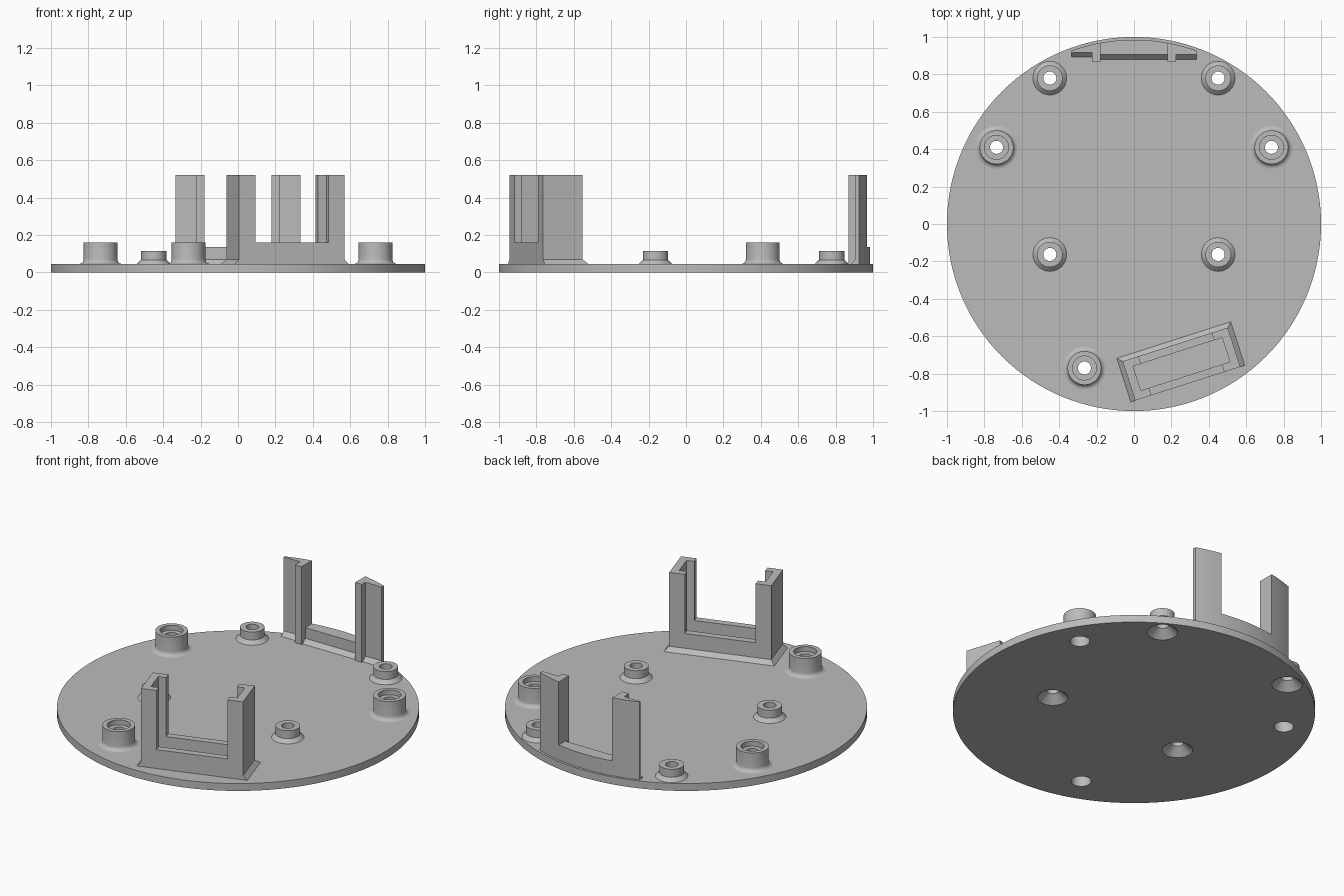
import bpy, bmesh, math
from mathutils import Matrix, Vector

cube = bpy.data.objects.get("Cube")
if cube:
    bpy.data.objects.remove(cube, do_unlink=True)

grey = bpy.data.materials.new("plain_grey")
grey.use_nodes = True
grey.diffuse_color = (0.5, 0.5, 0.5, 1)
grey.node_tree.nodes["Principled BSDF"].inputs["Base Color"].default_value = (0.5, 0.5, 0.5, 1)

TOP = 0.045      # upper face of the plate
RIM = 0.985      # radius of the curved back of the rear bracket
parts = []


def finish(name, bm, place=Matrix()):
    bmesh.ops.recalc_face_normals(bm, faces=bm.faces)
    mesh = bpy.data.meshes.new(name)
    bm.to_mesh(mesh)
    bm.free()
    mesh.transform(place)
    mesh.materials.append(grey)
    obj = bpy.data.objects.new(name, mesh)
    bpy.context.scene.collection.objects.link(obj)
    parts.append(obj)
    return obj


def prism(bm, outline, z0, z1):
    low = [bm.verts.new((x, y, z0)) for x, y in outline]
    high = [bm.verts.new((x, y, z1)) for x, y in outline]
    bm.faces.new(low)
    bm.faces.new(high)
    for i in range(len(low)):
        j = (i + 1) % len(low)
        bm.faces.new((low[i], low[j], high[j], high[i]))


def skirt(bm, outer, inner, height=0.025):
    """Sloped foot: outer path on the plate, inner path against the wall."""
    rows = [[bm.verts.new((x, y, z)) for x, y in path]
            for path, z in ((outer, TOP), (inner, TOP + height), (inner, TOP))]
    for k in range(3):
        a, b = rows[k], rows[(k + 1) % 3]
        for i in range(len(a) - 1):
            bm.faces.new((a[i], a[i + 1], b[i + 1], b[i]))
    for end in (0, -1):
        bm.faces.new([row[end] for row in rows])


def lathe(name, profile, centre, steps=48):
    bm = bmesh.new()
    rings = []
    for s in range(steps):
        a = math.tau * s / steps
        rings.append([bm.verts.new((r * math.cos(a), r * math.sin(a), z)) for r, z in profile])
    n = len(profile)
    for s in range(steps):
        a, b = rings[s], rings[(s + 1) % steps]
        for i in range(n):
            j = (i + 1) % n
            bm.faces.new((a[i], a[j], b[j], b[i]))
    return finish(name, bm, Matrix.Translation((*centre, 0)))


# Standoff positions
tall = [(-0.735, 0.41), (0.735, 0.41), (-0.265, -0.77)]
short = [(x, y) for x in (-0.45, 0.45) for y in (0.78, -0.163)]

# Round plate with bored and countersunk holes
bm = bmesh.new()
bmesh.ops.create_cone(bm, cap_ends=True, segments=128, radius1=1, radius2=1, depth=TOP,
                      matrix=Matrix.Translation((0, 0, TOP / 2)))
plate = finish("base_plate", bm)
bm = bmesh.new()
for centres, r1, r2 in ((tall, 0.055, 0.055), (short, 0.096, 0.024)):
    for x, y in centres:
        bmesh.ops.create_cone(bm, cap_ends=True, segments=48, radius1=r1, radius2=r2,
                              depth=0.065, matrix=Matrix.Translation((x, y, TOP / 2)))
cutter = finish("hole_cutter", bm)
cutter.hide_render = True
parts.remove(cutter)
cut = plate.modifiers.new("holes", "BOOLEAN")
cut.operation = "DIFFERENCE"
cut.solver = "EXACT"
cut.object = cutter
bpy.context.view_layer.update()
graph = bpy.context.evaluated_depsgraph_get()
drilled = bpy.data.meshes.new_from_object(plate.evaluated_get(graph))
plate.modifiers.clear()
plate.data = drilled
bpy.data.objects.remove(cutter, do_unlink=True)

# Tall standoffs: filleted foot, counterbored top
fillet = [(0.115 - 0.025 * math.sin(t), TOP + 0.025 - 0.025 * math.cos(t))
          for t in (math.pi / 2 * k / 5 for k in range(6))]
for i, c in enumerate(tall):
    lathe(f"tall_standoff_{i + 1}", fillet + [
        (0.09, 0.16), (0.064, 0.16), (0.064, 0.13), (0.035, 0.13),
        (0.035, 0.09), (0.055, 0.09), (0.055, TOP)], c)

# Short standoffs: conical foot
for i, c in enumerate(short):
    lathe(f"short_standoff_{i + 1}", [
        (0.09, TOP), (0.068, 0.067), (0.068, 0.115), (0.035, 0.115), (0.035, TOP)], c)

# Front bracket: two channel posts joined by low walls, turned on the plate
L, F, B = 0.295, -0.1225, 0.0975        # half length, front and back faces
pocket, lip, wall = 0.25, 0.205, 0.042
bm = bmesh.new()
for s in (-1, 1):
    prism(bm, [(s * u, v) for u, v in (
        (L, F), (L, B), (lip, B), (lip, B - wall), (pocket, B - wall),
        (pocket, F + wall), (lip, F + wall), (lip, F))], TOP, 0.52)
for v0, v1 in ((F, F + wall), (B - wall, B)):
    prism(bm, [(-lip, v0), (lip, v0), (lip, v1), (-lip, v1)], TOP, 0.16)
E = 0.025
skirt(bm, [(-L - E, F), (-L - E, B + E), (L + E, B + E), (L + E, F)],
      [(-L, F), (-L, B), (L, B), (L, F)])
finish("front_bracket", bm,
       Matrix.Translation((0.25, -0.737, 0)) @ Matrix.Rotation(math.radians(17.8), 4, "Z"))


# Rear bracket: stepped posts and low wall with a curved back
def rim_arc(x0, x1, n=8):
    xs = [x0 + (x1 - x0) * k / n for k in range(n + 1)]
    return [(x, math.sqrt(RIM * RIM - x * x)) for x in xs]


W, tab, gap = 0.335, 0.225, 0.18
bm = bmesh.new()
for s, face in ((-1, 0.918), (1, 0.905)):
    prism(bm, [(s * W, face), (s * tab, face), (s * tab, 0.87), (s * gap, 0.87)]
          + rim_arc(s * gap, s * W), TOP, 0.52)
prism(bm, [(-gap, 0.905), (gap, 0.905)] + rim_arc(gap, -gap, 16), TOP, 0.135)
for x0, x1, y in ((-W, -tab, 0.918), (-gap, gap, 0.905), (tab, W, 0.905)):
    skirt(bm, [(x0, y - E), (x1, y - E)], [(x0, y), (x1, y)])
finish("rear_bracket", bm)

# Smooth round surfaces, keep edges sharp
bpy.ops.object.select_all(action="DESELECT")
for obj in parts:
    obj.select_set(True)
bpy.context.view_layer.objects.active = plate
bpy.ops.object.shade_smooth_by_angle(angle=math.radians(30))
